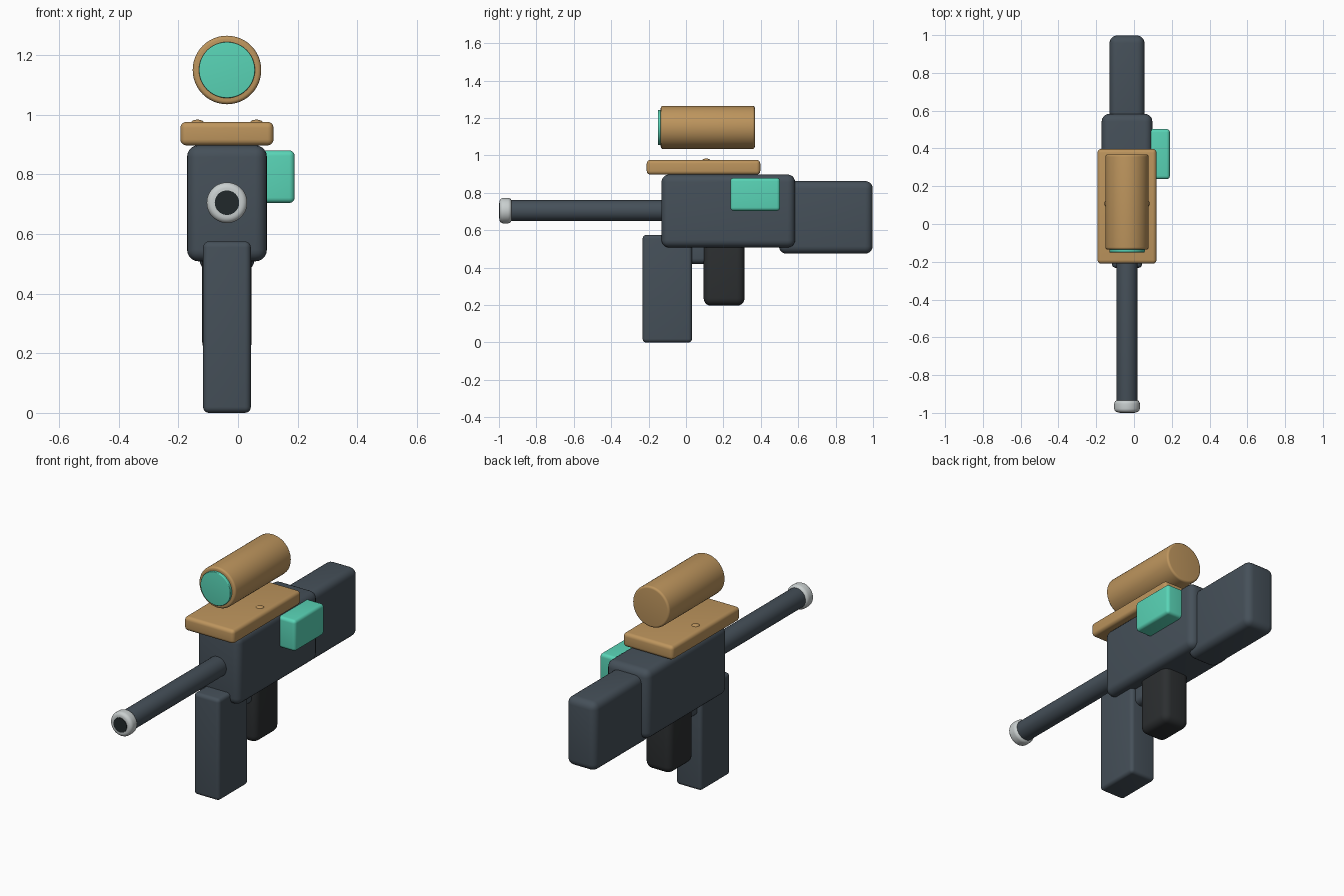
import bpy
import math

if "Cube" in bpy.data.objects:
    bpy.data.objects.remove(bpy.data.objects["Cube"])

CX = -0.037  # centre line of the main parts


def material(name, rgb):
    m = bpy.data.materials.new(name)
    m.diffuse_color = (*rgb, 1)
    m.use_nodes = True
    m.node_tree.nodes["Principled BSDF"].inputs["Base Color"].default_value = m.diffuse_color
    return m


SLATE = material("slate", (0.06, 0.08, 0.1))
BLACK = material("black", (0.025, 0.028, 0.03))
TAN = material("tan", (0.51, 0.30, 0.11))
TEAL = material("teal", (0.10, 0.66, 0.47))
STEEL = material("steel", (0.58, 0.62, 0.62))
BORE = material("bore", (0.015, 0.022, 0.024))


def finish(name, mat, bevel, segments=5):
    ob = bpy.context.object
    ob.name = name
    ob.data.materials.append(mat)
    if bevel:
        bpy.ops.object.transform_apply(location=False, rotation=True, scale=True)
        mod = ob.modifiers.new("round", "BEVEL")
        mod.width = bevel
        mod.segments = segments
        mod.limit_method = "ANGLE"
        mod.angle_limit = math.radians(40)
        bpy.ops.object.modifier_apply(modifier=mod.name)
    bpy.ops.object.shade_smooth_by_angle(angle=math.radians(35))
    return ob


def box(name, x, y, z, mat, bevel):
    """Rounded box from (min, max) ranges."""
    bpy.ops.mesh.primitive_cube_add(size=1, location=[(a + b) / 2 for a, b in (x, y, z)])
    bpy.context.object.scale = [b - a for a, b in (x, y, z)]
    return finish(name, mat, bevel)


def tube(name, r, y, z, mat, bevel):
    """Rounded cylinder along y."""
    bpy.ops.mesh.primitive_cylinder_add(vertices=48, radius=r, depth=y[1] - y[0],
                                        location=(CX, (y[0] + y[1]) / 2, z),
                                        rotation=(math.pi / 2, 0, 0))
    return finish(name, mat, bevel)


def mid(width):
    return (CX - width / 2, CX + width / 2)


# Receiver, stock, magazine, trigger and grip
box("receiver", mid(0.268), (-0.131, 0.583), (0.508, 0.898), SLATE, 0.04)
box("stock", mid(0.185), (0.497, 0.998), (0.475, 0.863), SLATE, 0.04)
box("magazine", mid(0.16), (-0.232, 0.032), (0.0, 0.575), SLATE, 0.02)
box("trigger_block", mid(0.11), (0.0, 0.14), (0.42, 0.56), SLATE, 0.03)
box("grip", mid(0.166), (0.094, 0.313), (0.197, 0.56), BLACK, 0.04)

# Barrel and muzzle
tube("barrel", 0.056, (-0.95, -0.1), 0.705, SLATE, 0.006)
tube("muzzle_ring", 0.068, (-0.997, -0.932), 0.705, STEEL, 0.02)
tube("muzzle_bore", 0.041, (-1.0, -0.96), 0.705, BORE, 0)

# Top rail with two small rivets
box("top_rail", mid(0.312), (-0.21, 0.397), (0.897, 0.976), TAN, 0.02)
for side in (-1, 1):
    bpy.ops.mesh.primitive_uv_sphere_add(segments=24, ring_count=12, radius=0.021,
                                         location=(CX + side * 0.099, 0.108, 0.974))
    bpy.context.object.scale.z = 0.45
    finish("rail_rivet_left" if side < 0 else "rail_rivet_right", TAN, 0)

# Scope and its front lens
tube("scope_body", 0.115, (-0.135, 0.368), 1.15, TAN, 0.012)
tube("scope_lens", 0.094, (-0.15, -0.12), 1.15, TEAL, 0.004)

# Side battery box
box("side_box", (0.06, 0.19), (0.237, 0.503), (0.704, 0.88), TEAL, 0.018)
